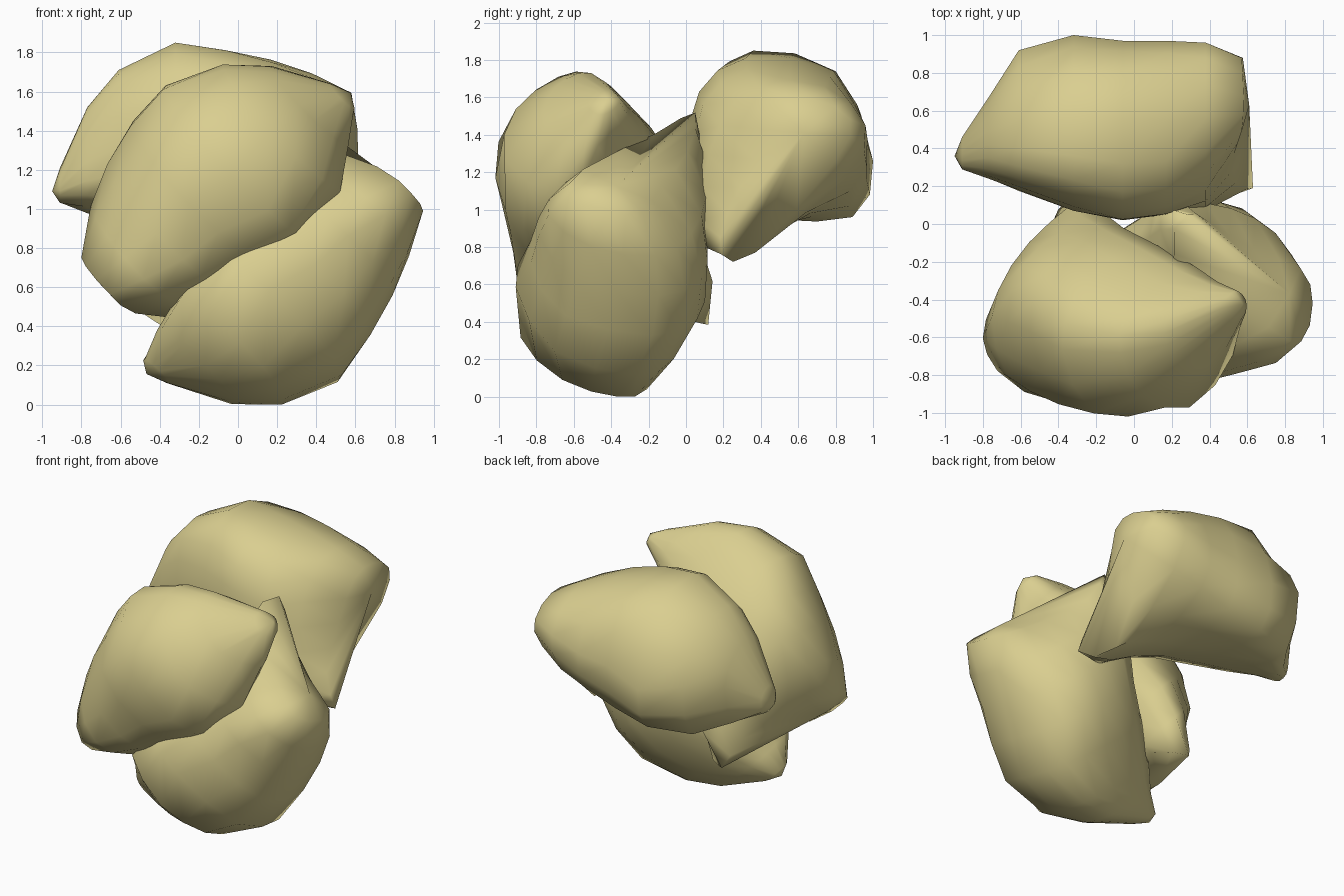
import bpy, bmesh
from mathutils import Vector, Matrix

if "Cube" in bpy.data.objects:
    bpy.data.objects.remove(bpy.data.objects["Cube"])

# Cross-sections (y, z) of one lumpy kernel, from its pointed end towards its leg
SECTIONS = [
    (-.91, [(.30, 1.07), (.29, 1.12), (.31, 1.18), (.37, 1.21), (.43, 1.18), (.46, 1.13), (.44, 1.05), (.37, 1.03)]),
    (-.77, [(.27, 1.07), (.24, 1.24), (.29, 1.48), (.42, 1.52), (.56, 1.46), (.67, 1.28), (.58, .99), (.42, 1.01)]),
    (-.61, [(.21, 1.06), (.18, 1.32), (.24, 1.62), (.40, 1.71), (.70, 1.63), (.92, 1.33), (.80, .95), (.47, .99)]),
    (-.32, [(.14, 1.04), (.07, 1.35), (.15, 1.68), (.36, 1.85), (.80, 1.74), (1.0, 1.26), (.89, .96), (.48, .96)]),
    (-.06, [(.10, 1.01), (.02, 1.32), (.07, 1.63), (.32, 1.81), (.79, 1.74), (.97, 1.35), (.88, 1.02), (.43, .95)]),
    (.17, [(.08, .93), (.05, 1.25), (.09, 1.56), (.33, 1.75), (.77, 1.71), (.97, 1.38), (.88, 1.10), (.42, .90)]),
    (.38, [(.10, .80), (.09, 1.12), (.18, 1.45), (.38, 1.67), (.74, 1.66), (.96, 1.45), (.86, 1.17), (.40, .83)]),
]
# Last ring: leg tip, pinched neck and heel
END = [(.63, .19, .76), (.54, .22, .98), (.53, .37, 1.27), (.57, .49, 1.55),
       (.58, .68, 1.59), (.57, .88, 1.48), (.57, .80, 1.26), (.46, .37, .77)]


def rounded(points):
    """Add a smooth midpoint between neighbouring points of a closed ring."""
    pts = [Vector(p) for p in points]
    n = len(pts)
    out = []
    for i in range(n):
        a, b, c, d = (pts[(i + k) % n] for k in (-1, 0, 1, 2))
        out += [b, (b + c) * .5625 - (a + d) * .0625]
    return out


def kernel_mesh():
    bm = bmesh.new()
    loops = [[(x, y, z) for y, z in pts] for x, pts in SECTIONS] + [END]
    rings = [[bm.verts.new(p) for p in rounded(loop)] for loop in loops]
    n = len(rings[0])
    for r, s in zip(rings, rings[1:]):
        for i in range(n):
            j = (i + 1) % n
            bm.faces.new((r[i], r[j], s[j], s[i]))
    # pointed end and heel face
    for ring, tip in ((rings[0], (-.95, .36, 1.09)), (rings[-1], (.61, .63, 1.41))):
        v = bm.verts.new(tip)
        for i in range(n):
            bm.faces.new((ring[i], ring[(i + 1) % n], v))
    bmesh.ops.recalc_face_normals(bm, faces=bm.faces)
    mesh = bpy.data.meshes.new("kernel")
    bm.to_mesh(mesh)
    bm.free()
    return mesh


def frame(leg, end, heel):
    """Rigid frame from three landmarks of a kernel."""
    leg, end, heel = Vector(leg), Vector(end), Vector(heel)
    u = (end - leg).normalized()
    k = heel - leg
    v = (k - u * k.dot(u)).normalized()
    w = u.cross(v)
    m = Matrix((u, v, w)).transposed().to_4x4()
    m.translation = leg
    return m


mat = bpy.data.materials.new("tan")
mat.diffuse_color = (.70, .62, .28, 1)
mat.use_nodes = True
mat.node_tree.nodes["Principled BSDF"].inputs["Base Color"].default_value = mat.diffuse_color

BASE = ((.63, .20, .76), (-.95, .36, 1.09), (.56, .90, 1.50))
# The same kernel, turned three ways
PIECES = {
    "back_kernel": BASE,
    "front_kernel": ((-.36, .11, .38), (.59, -.43, 1.61), (-.65, -.83, .57)),
    "lower_kernel": ((.29, .04, 1.52), (-.46, -.40, .17), (.93, -.69, 1.02)),
}
for name, marks in PIECES.items():
    mesh = kernel_mesh()
    mesh.transform(frame(*marks) @ frame(*BASE).inverted())
    mesh.materials.append(mat)
    ob = bpy.data.objects.new(name, mesh)
    bpy.context.collection.objects.link(ob)
    bpy.ops.object.select_all(action='DESELECT')
    ob.select_set(True)
    bpy.context.view_layer.objects.active = ob
    bpy.ops.object.shade_smooth_by_angle(angle=1.4)
